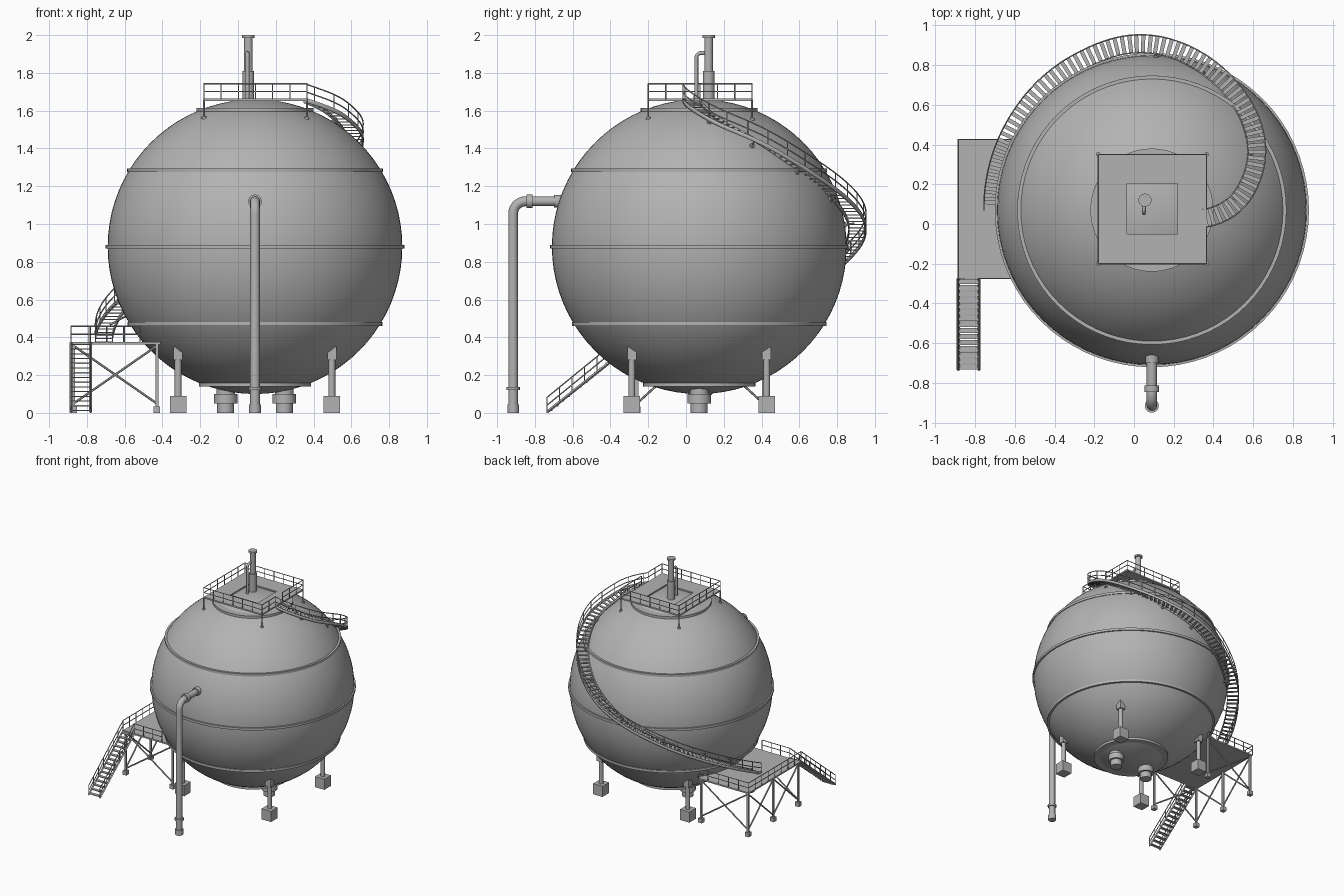
import bpy, bmesh, math
from mathutils import Vector, Matrix

cube = bpy.data.objects.get("Cube")
if cube:
    bpy.data.objects.remove(cube)

mat = bpy.data.materials.new("painted_grey_steel")
mat.use_nodes = True
GREY = (0.45, 0.45, 0.45, 1)
mat.diffuse_color = GREY
mat.node_tree.nodes["Principled BSDF"].inputs["Base Color"].default_value = GREY

C = Vector((0.09, 0.07, 0.88))   # tank centre
R = 0.78                         # tank radius
UP = Vector((0, 0, 1))


def finish(name, bm, smooth=True):
    me = bpy.data.meshes.new(name)
    bm.normal_update()
    bm.to_mesh(me)
    bm.free()
    ob = bpy.data.objects.new(name, me)
    bpy.context.collection.objects.link(ob)
    me.materials.append(mat)
    if smooth:
        bpy.ops.object.select_all(action='DESELECT')
        ob.select_set(True)
        bpy.context.view_layer.objects.active = ob
        bpy.ops.object.shade_smooth_by_angle(angle=math.radians(40))
    return ob


def add_box(bm, lo, hi):
    lo, hi = Vector(lo), Vector(hi)
    m = Matrix.Translation((lo + hi) / 2) @ Matrix.Diagonal((*(hi - lo), 1))
    bmesh.ops.create_cube(bm, size=1, matrix=m)


def add_rod(bm, p, q, r, n=6):
    p, q = Vector(p), Vector(q)
    d = q - p
    m = Matrix.Translation((p + q) / 2) @ d.to_track_quat('Z', 'Y').to_matrix().to_4x4()
    bmesh.ops.create_cone(bm, cap_ends=True, segments=n, radius1=r, radius2=r,
                          depth=d.length, matrix=m)


def tube(name, pts, r):
    cu = bpy.data.curves.new(name, 'CURVE')
    cu.dimensions = '3D'
    cu.bevel_depth, cu.bevel_resolution, cu.use_fill_caps = r, 4, True
    sp = cu.splines.new('POLY')
    sp.points.add(len(pts) - 1)
    for s, p in zip(sp.points, pts):
        s.co = (*p, 1)
    tmp = bpy.data.objects.new(name, cu)
    bm = bmesh.new()
    bm.from_mesh(tmp.to_mesh())
    tmp.to_mesh_clear()
    bpy.data.objects.remove(tmp)
    return finish(name, bm)


def bend(a, corner, b, r, steps=8):
    """Path from a to b with a rounded corner."""
    a, k, b = Vector(a), Vector(corner), Vector(b)
    u, v = (a - k).normalized(), (b - k).normalized()
    arc = [k + (u + v) * r - u * r * math.sin(t) - v * r * math.cos(t)
           for t in (math.pi / 2 * i / steps for i in range(steps + 1))]
    return [a] + arc + [b]


def railing(name, pts, height=0.083, spacing=0.09):
    bm = bmesh.new()
    pts = [Vector(p) for p in pts]
    for a, b in zip(pts, pts[1:]):
        n = max(1, round((b - a).length / spacing))
        for i in range(n + 1):
            p = a.lerp(b, i / n)
            add_rod(bm, p, p + UP * height, 0.003)
        for h in (height / 2, height):
            add_rod(bm, a + UP * h, b + UP * h, 0.0035)
    return finish(name, bm)


# Spherical tank and its seam rings
bm = bmesh.new()
bmesh.ops.create_uvsphere(bm, u_segments=72, v_segments=40, radius=R, matrix=Matrix.Translation(C))
finish("tank_sphere", bm)
for i, z in enumerate((0.15, 0.47, 0.88, 1.285, 1.605)):
    bm = bmesh.new()
    r = math.sqrt(R * R - (z - C.z) ** 2)
    add_rod(bm, (C.x, C.y, z - 0.01), (C.x, C.y, z + 0.01), r + (0.022 if abs(z - C.z) > 0.6 else 0.011), 72)
    finish(f"seam_ring_{i + 1}", bm)

# Four support legs with concrete feet and sloped saddles
for sx in (-1, 1):
    for sy in (-1, 1):
        x, y = C.x + sx * 0.407, C.y + sy * 0.357
        tag = ("left" if sx > 0 else "right") + ("_back" if sy > 0 else "_front")
        bm = bmesh.new()
        add_box(bm, (x - 0.044, y - 0.044, 0), (x + 0.044, y + 0.044, 0.09))
        finish("foot_" + tag, bm, False)
        bm = bmesh.new()
        add_rod(bm, (x, y, 0.08), (x, y, 0.3), 0.018, 16)
        add_box(bm, (x - 0.024, y - 0.024, 0.28), (x + 0.024, y + 0.024, 0.35))
        finish("leg_" + tag, bm)

# Bottom outlet nozzles
for tag, x in (("right", -0.065), ("left", 0.245)):
    bm = bmesh.new()
    for r, z0, z1 in ((0.045, 0, 0.05), (0.062, 0.05, 0.1), (0.05, 0.1, 0.17)):
        add_rod(bm, (x, C.y, z0), (x, C.y, z1), r, 28)
    finish("bottom_nozzle_" + tag, bm)

# Front feed pipe with flanges
px, py, pz = 0.09, -0.915, 1.12
tube("feed_pipe", bend((px, py, 0), (px, py, pz), (px, -0.64, pz), 0.065), 0.026)
bm = bmesh.new()
add_rod(bm, (px, py, 0), (px, py, 0.045), 0.031, 20)
add_rod(bm, (px, py, 0.12), (px, py, 0.138), 0.035, 20)
add_rod(bm, (px, -0.845, pz), (px, -0.812, pz), 0.036, 20)
add_rod(bm, (px, -0.7, pz), (px, -0.65, pz), 0.033, 20)
finish("feed_pipe_flanges", bm)

# Top platform: square deck with a square opening, rails and posts
X0, X1, Y0, Y1, ZT = -0.18, 0.365, -0.2, 0.35, 1.66
bm = bmesh.new()
hx0, hx1, hy0, hy1 = -0.035, 0.22, -0.05, 0.205
for a, b in (((X0, Y0), (X1, hy0)), ((X0, hy1), (X1, Y1)),
             ((X0, hy0), (hx0, hy1)), ((hx1, hy0), (X1, hy1))):
    add_box(bm, (*a, ZT - 0.008), (*b, ZT + 0.004))
finish("top_deck", bm, False)
railing("top_railing", [(X1, 0.075, ZT), (X1, Y1, ZT), (X0, Y1, ZT), (X0, Y0, ZT), (X1, Y0, ZT), (X1, -0.015, ZT)])
bm = bmesh.new()
for x in (X0, X1):
    for y in (Y0, Y1):
        foot = C.z + math.sqrt(R * R - (x - C.x) ** 2 - (y - C.y) ** 2)
        add_rod(bm, (x, y, foot - 0.01), (x, y, ZT), 0.005)
        add_rod(bm, (x, y, foot - 0.005), (x, y, foot + 0.008), 0.012, 12)
finish("top_deck_posts", bm)

# Vent stack and small bypass pipe
bm = bmesh.new()
for r, z0, z1 in ((0.031, 1.63, 1.81), (0.023, 1.8, 1.99), (0.033, 1.985, 2.0)):
    add_rod(bm, (0.055, 0.12, z0), (0.055, 0.12, z1), r, 24)
finish("vent_stack", bm)
tube("vent_bypass_pipe", bend((0.05, 0.055, 1.64), (0.05, 0.055, 1.905), (0.05, 0.11, 1.905), 0.025), 0.01)

# Lower platform on braced posts
LX0, LX1, LY0, LY1, ZL = -0.885, -0.41, -0.275, 0.425, 0.375
bm = bmesh.new()
add_box(bm, (LX0, LY0, ZL - 0.012), (LX1, LY1, ZL))
finish("lower_deck", bm, False)
railing("lower_railing", [(-0.78, LY0, ZL), (-0.52, LY0, ZL)])
railing("lower_railing_outer", [(LX0, LY0, ZL), (LX0, LY1, ZL), (LX1, LY1, ZL)])
xa, xb, ya, ym, yb = -0.87, -0.43, -0.26, 0.075, 0.41
bm = bmesh.new()
for x, y in ((xa, ya), (xa, ym), (xa, yb), (xb, ya), (xb, yb)):
    add_box(bm, (x - 0.008, y - 0.008, 0), (x + 0.008, y + 0.008, ZL - 0.01))
    add_box(bm, (x - 0.018, y - 0.018, 0), (x + 0.018, y + 0.018, 0.035))
finish("lower_deck_posts", bm, False)
bm = bmesh.new()
for a, b in (((xa, ya), (xb, ya)), ((xa, yb), (xb, yb)), ((xa, ya), (xa, ym)), ((xa, ym), (xa, yb))):
    add_rod(bm, (*a, 0.05), (*b, 0.355), 0.006)
    add_rod(bm, (*a, 0.355), (*b, 0.05), 0.006)
finish("lower_deck_braces", bm)

# Straight stair from the ground to the lower platform
SX0, SX1, YB = -0.885, -0.78, -0.735
bm = bmesh.new()
steps = 15
for i in range(steps):
    t = (i + 0.5) / steps
    y, z = YB + (LY0 - YB) * t, ZL * t
    add_box(bm, (SX0, y - 0.013, z - 0.003), (SX1, y + 0.013, z + 0.003))
finish("ground_stair_treads", bm, False)
for tag, x in (("right", SX0), ("left", SX1)):
    bm = bmesh.new()
    add_rod(bm, (x, YB, 0.005), (x, LY0, ZL - 0.005), 0.008, 4)
    finish("ground_stair_stringer_" + tag, bm, False)
    railing("ground_stair_railing_" + tag, [(x, YB, 0), (x, LY0, ZL)])

# Spiral stair: outer edge as (angle, radius, height) around the tank axis
KEYS = [Vector(k) for k in ((180, .845, .375), (150, .855, .58), (118, .875, .8), (90, .88, 1.0), (55, .77, 1.25),
                            (30, .66, 1.43), (9, .52, 1.54), (-3, .425, 1.6), (-17, .29, 1.655))]


def outer_point(t):
    s = min(max(t, 0), 1) * (len(KEYS) - 1)
    i = min(int(s), len(KEYS) - 2)
    f = s - i
    b, c = KEYS[i], KEYS[i + 1]
    a = KEYS[i - 1] if i else b * 2 - c
    d = KEYS[i + 2] if i + 2 < len(KEYS) else c * 2 - b
    k = b + (c - a) * (f / 2) + (a * 2 - b * 5 + c * 4 - d) * (f * f / 2) + (b * 3 - a - c * 3 + d) * (f ** 3 / 2)
    ang = math.radians(k.x)
    return Vector((C.x + k.y * math.cos(ang), C.y + k.y * math.sin(ang), k.z))


# Resample to even spacing along the path
fine = [outer_point(i / 800) for i in range(801)]
dist = [0]
for a, b in zip(fine, fine[1:]):
    dist.append(dist[-1] + (b - a).length)
N = 76
outer = [next(p for p, d in zip(fine, dist) if d >= dist[-1] * i / N - 1e-6) for i in range(N + 1)]
inner, along = [], []
for i, p in enumerate(outer):
    d = outer[min(i + 1, N)] - outer[max(i - 1, 0)]
    d.z = 0
    d.normalize()
    along.append(d)
    inner.append(p + Vector((d.y, -d.x, 0)) * 0.09)

bm = bmesh.new()
for p, q, d in zip(outer, inner, along):
    side = (q - p).normalized()
    m = Matrix((d, side, UP)).transposed().to_4x4()
    m = Matrix.Translation((p + q) / 2) @ m @ Matrix.Diagonal((0.02, 0.09, 0.006, 1))
    bmesh.ops.create_cube(bm, size=1, matrix=m)
bmesh.ops.recalc_face_normals(bm, faces=bm.faces)
finish("spiral_stair_treads", bm, False)
for tag, path in (("outer", outer), ("inner", inner)):
    bm = bmesh.new()
    rows = [[bm.verts.new(p + UP * h) for h in (-0.014, 0.01)] for p in path]
    for a, b in zip(rows, rows[1:]):
        bm.faces.new((a[0], b[0], b[1], a[1]))
    ob = finish("spiral_stair_stringer_" + tag, bm)
    mod = ob.modifiers.new("thickness", 'SOLIDIFY')
    mod.thickness, mod.offset = 0.006, 0
for tag, h in (("middle", 0.042), ("top", 0.083)):
    tube("spiral_stair_rail_" + tag, [p + UP * h for p in outer], 0.0035)
bm = bmesh.new()
for p in outer[::3]:
    add_rod(bm, p, p + UP * 0.083, 0.003)
finish("spiral_stair_rail_posts", bm)

# Brackets holding the spiral stair to the tank
bm = bmesh.new()
for i in range(6, N - 4, 8):
    p = outer[i].lerp(inner[i], 0.6) - UP * 0.01
    n = (p - C).normalized()
    add_rod(bm, p, C + n * (R - 0.005), 0.005)
    add_rod(bm, C + n * (R - 0.005), C + n * (R + 0.007), 0.014, 12)
finish("spiral_stair_brackets", bm)
